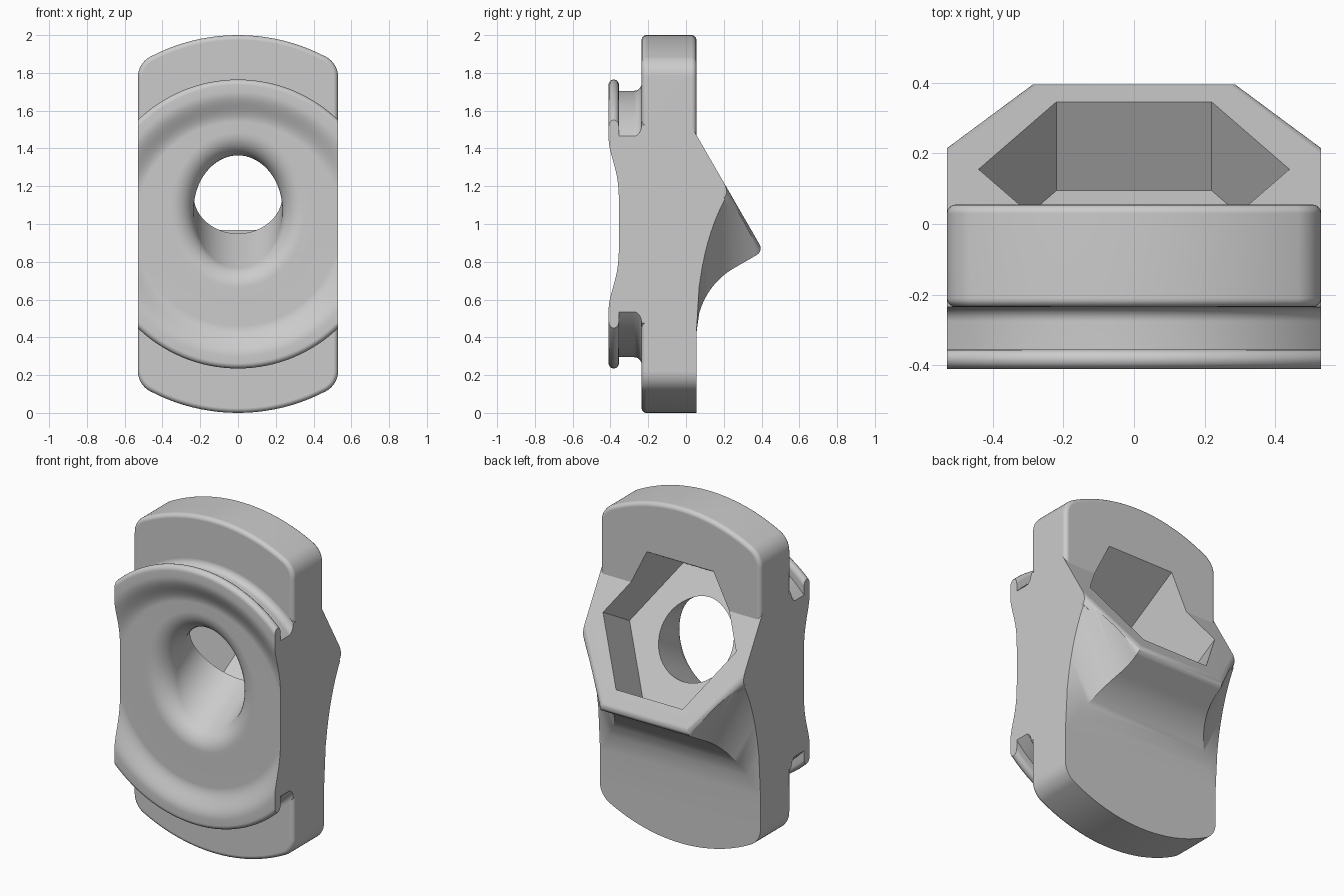
import bpy, bmesh, math
from mathutils import Vector

if "Cube" in bpy.data.objects:
    bpy.data.objects.remove(bpy.data.objects["Cube"])

HALF = 0.53                      # half width of the body
FRONT, BACK = -0.235, 0.055      # plate faces
MID = 1.0                        # disc centre height
FACE = -0.355                    # dish floor
AXIS = Vector((0, math.cos(math.pi / 6), 0.5))    # tilted socket axis
DOWN = Vector((0, 0.5, -math.cos(math.pi / 6)))   # down the sloped face
SIDE = Vector((1, 0, 0))
RIM = Vector((0, 0.155, 1.298))  # socket centre on the sloped face
DEPTH, BORE = 0.29, 0.235

grey = bpy.data.materials.new("plain_grey")
grey.use_nodes = True
grey.diffuse_color = (0.6, 0.6, 0.6, 1)
grey.node_tree.nodes["Principled BSDF"].inputs["Base Color"].default_value = (0.6, 0.6, 0.6, 1)


def finish(name, bm):
    bmesh.ops.recalc_face_normals(bm, faces=bm.faces)
    mesh = bpy.data.meshes.new(name)
    bm.to_mesh(mesh)
    bm.free()
    mesh.materials.append(grey)
    ob = bpy.data.objects.new(name, mesh)
    bpy.context.collection.objects.link(ob)
    return ob


def loft(rings):
    """Closed skin through equal-length rings, capped at both ends."""
    bm = bmesh.new()
    loops = [[bm.verts.new(p) for p in ring] for ring in rings]
    n = len(loops[0])
    for a, b in zip(loops, loops[1:]):
        for i in range(n):
            j = (i + 1) % n
            bm.faces.new((a[i], a[j], b[j], b[i]))
    bm.faces.new(loops[0])
    bm.faces.new(loops[-1])
    bmesh.ops.recalc_face_normals(bm, faces=bm.faces)
    return bm


def slice_off(bm, co, normal):
    """Remove everything beyond a plane and close the cut."""
    geom = bm.verts[:] + bm.edges[:] + bm.faces[:]
    bmesh.ops.bisect_plane(bm, geom=geom, dist=1e-6, plane_co=co, plane_no=normal, clear_outer=True)
    bmesh.ops.holes_fill(bm, edges=[e for e in bm.edges if e.is_boundary], sides=0)


def trim_sides(bm):
    for s in (-1, 1):
        slice_off(bm, (s * HALF, 0, 0), (s, 0, 0))
    for v in bm.verts:
        if abs(abs(v.co.x) - HALF) < 1e-4:
            v.co.x = math.copysign(HALF, v.co.x)


def combine(target, tool, operation):
    mod = target.modifiers.new(operation, "BOOLEAN")
    mod.operation, mod.solver, mod.object = operation, "EXACT", tool
    bpy.context.view_layer.objects.active = target
    bpy.ops.object.modifier_apply(modifier=mod.name)
    bpy.data.objects.remove(tool)


# Plate: arched ends with rounded corners
def quarter():
    r = 0.12
    cx = HALF - r
    cz = math.sqrt((1 - r) ** 2 - cx ** 2)
    end = math.atan2(cz, cx)
    pts = [(HALF, 0.45)]
    pts += [(cx + r * math.cos(end * i / 8), cz + r * math.sin(end * i / 8)) for i in range(9)]
    for i in range(1, 11):
        a = end + (math.pi / 2 - end) * i / 10
        pts.append((math.cos(a), math.sin(a)))
    return pts


q = quarter()
top = q + [(-x, z) for x, z in reversed(q[:-1])]
outline = top + [(-x, -z) for x, z in top]
bm = loft([[(x, y, 1 + z) for x, z in outline] for y in (FRONT, BACK)])
round_edges = []
for e in bm.edges:
    a, b = (v.co for v in e.verts)
    if abs(a.y - b.y) < 1e-5 and (a.y < 0 or min(a.z, b.z) > 1.44):
        round_edges.append(e)
bmesh.ops.bevel(bm, geom=round_edges, offset=0.025, segments=4, profile=0.5, affect="EDGES")
body = finish("mounting_body", bm)

# Front disc: lathed dish, beaded rim and filleted hub
profile = [(0.03, FACE), (0.4, FACE)]
for i in range(11):
    t = i / 10
    profile.append((0.54 + 0.16 * t, FACE - 0.055 * (1 - math.cos(math.pi * t)) / 2))
for i in range(9):
    a = math.pi * i / 8
    profile.append((0.7375 + 0.0275 * math.sin(a), -0.3825 - 0.0275 * math.cos(a)))
profile.append((0.705, FACE))
for i in range(6):
    a = math.pi / 2 * i / 5
    profile.append((0.745 - 0.04 * math.cos(a), FRONT - 0.04 + 0.04 * math.sin(a)))
profile += [(0.745, -0.1), (0.03, -0.1)]
STEPS = 128
turn = [2 * math.pi * k / STEPS for k in range(STEPS)]
bm = loft([[(r * math.cos(a), y, MID + r * math.sin(a)) for a in turn] for r, y in profile])
trim_sides(bm)
combine(body, finish("front_disc", bm), "UNION")

# Socket housing: half-hexagon boss flaring into the plate
FLARE, OUTER = 0.4, 0.51


def flare(h, c):
    """Outward offset of a wall with lean c at height h above the plate."""
    s = math.sqrt(1 - c * c)
    if h >= FLARE * (1 - c):
        return -h * c / s
    return FLARE * (1 - c) / s - math.sqrt(FLARE ** 2 - (FLARE - h) ** 2)


flat = DOWN
slant = SIDE * math.sin(math.pi / 3) + DOWN * 0.5


def wall_line(n, h):
    """Wall trace at height h as unit normal (x, z) and distance."""
    s = math.hypot(n.x, n.z)
    base = (OUTER + n.dot(RIM) - n.y * BACK) / s
    return n.x / s, n.z / s, base + flare(h, n.y)


rings = []
for k in range(-1, 29):
    h = max(k, 0) * 0.015
    y = BACK + h if k >= 0 else -0.1
    _, nz, d = wall_line(flat, h)
    zb = d / nz
    mx, mz, md = wall_line(slant, h)
    xc, wide = (md - mz * zb) / mx, 0.6
    zs = (md - mx * wide) / mz
    rings.append([(-wide, y, 1.9), (-wide, y, zs), (-xc, y, zb), (xc, y, zb), (wide, y, zs), (wide, y, 1.9)])
bm = loft(rings)
bmesh.ops.triangulate(bm, faces=[f for f in bm.faces if len(f.verts) == 4])
slice_off(bm, RIM, AXIS)
slice_off(bm, (0, 0, 1.62), (0, 0, 1))
trim_sides(bm)
housing = finish("socket_housing", bm)


# Rounded lower rim of the housing
def round_rim(p, q, n, r=0.04):
    section = [(0.1, 0.1), (0.1, -r)]
    for i in range(6):
        a = math.pi / 2 * i / 5
        section.append((-r + r * math.cos(a), -r + r * math.sin(a)))
    section.append((-r, 0.1))
    bm = loft([[end + n * u + AXIS * w for u, w in section] for end in (p, q)])
    combine(housing, finish("rim_cutter", bm), "DIFFERENCE")


half_side = OUTER / math.sqrt(3)
corner = RIM + DOWN * OUTER + SIDE * half_side
flip = Vector((-1, 1, 1))
round_rim(corner + SIDE * 0.1, corner * flip - SIDE * 0.1, flat)
along = (SIDE * 0.5 - DOWN * math.sin(math.pi / 3) + slant * 0.07).normalized()
for m in (Vector((1, 1, 1)), flip):
    round_rim((corner - along * 0.1) * m, (corner + along * 0.7) * m, slant * m)
combine(body, housing, "UNION")

# Hexagonal socket
hexagon = [(0.44 * math.cos(i * math.pi / 3), 0.44 * math.sin(i * math.pi / 3)) for i in range(6)]
floor = RIM - AXIS * DEPTH
bm = loft([[c + SIDE * u + DOWN * v for u, v in hexagon] for c in (floor, RIM + AXIS * 0.4)])
combine(body, finish("socket_cutter", bm), "DIFFERENCE")

# Tilted bore with a rolled front lip
LIP = 0.12
columns = []
for k in range(96):
    a = 2 * math.pi * k / 96
    radial = SIDE * math.cos(a) + DOWN * math.sin(a)
    start = floor + radial * (BORE + LIP)
    centre = start + AXIS * ((FACE + LIP - start.y) / AXIS.y)
    front = Vector((0, -1, 0))
    col = [centre + front * (LIP + 0.2)]
    angle = front.angle(-radial)
    for i in range(11):
        t = i / 10
        d = (front * math.sin((1 - t) * angle) - radial * math.sin(t * angle)) / math.sin(angle)
        col.append(centre + d * LIP)
    col.append(floor + radial * BORE + AXIS * 0.12)
    columns.append(col)
bm = loft(list(zip(*columns)))
combine(body, finish("bore_cutter", bm), "DIFFERENCE")

# Smooth shading with crisp edges
bpy.ops.object.select_all(action="DESELECT")
body.select_set(True)
bpy.context.view_layer.objects.active = body
bpy.ops.object.shade_smooth_by_angle(angle=math.radians(28))
weighted = body.modifiers.new("even_normals", "WEIGHTED_NORMAL")
weighted.keep_sharp = True
